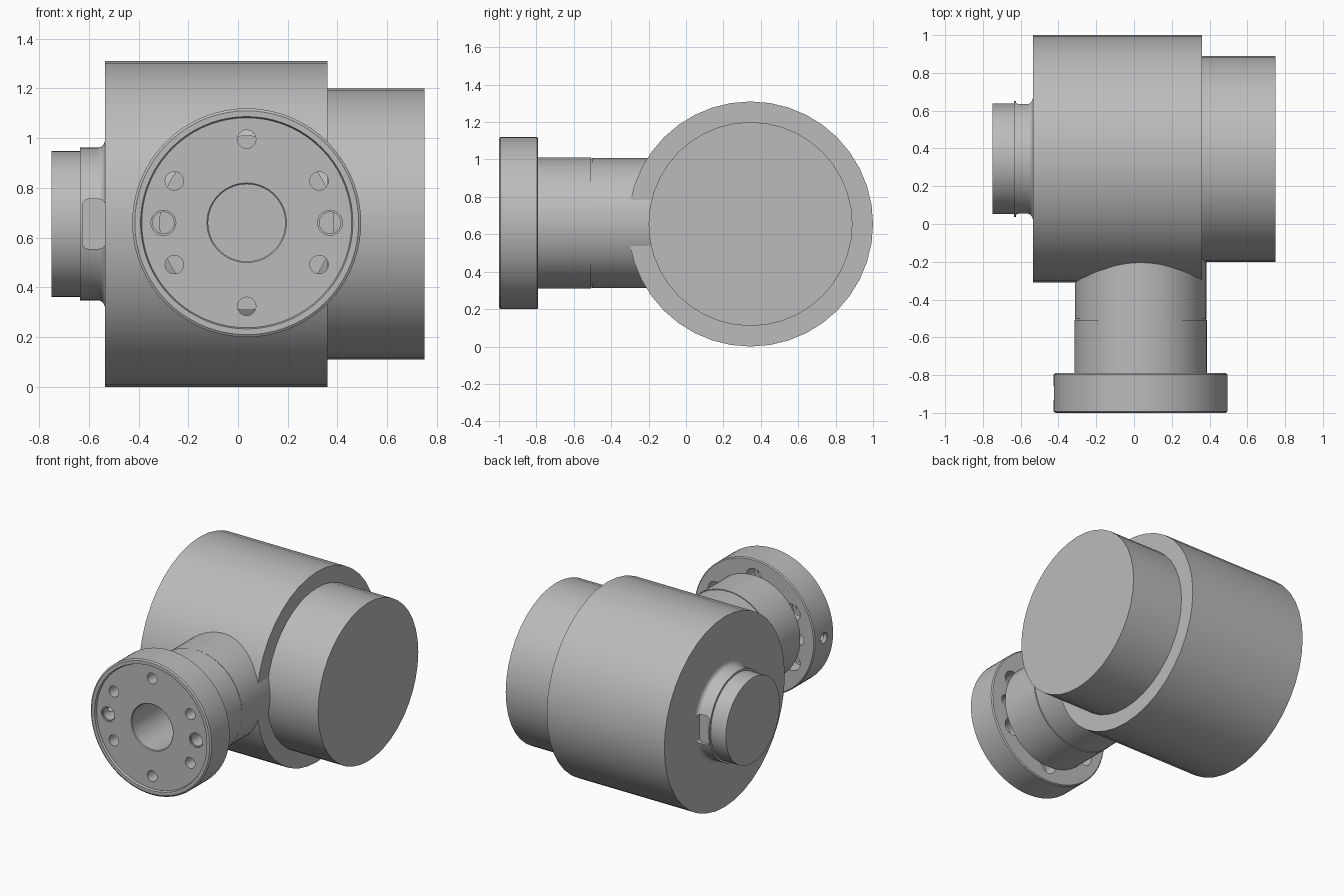
import bpy, bmesh, math
from mathutils import Vector

cube = bpy.data.objects.get("Cube")
if cube:
    bpy.data.objects.remove(cube, do_unlink=True)

GREY = (0.5, 0.5, 0.5, 1)
metal = bpy.data.materials.new("plain grey")
metal.use_nodes = True
metal.diffuse_color = GREY
metal.node_tree.nodes["Principled BSDF"].inputs["Base Color"].default_value = GREY

BODY = Vector((0, 0.345, 0.655))    # centre of the body axis, along x
NECK = Vector((0.035, 0, 0.66))     # centre of the neck axis, along y


def turned(name, axis, centre, profile, sides=64):
    """Solid of revolution: profile is (distance along axis, radius)."""
    bm = bmesh.new()
    rings = []
    for along, radius in profile:
        ring = []
        for i in range(sides):
            t = math.tau * i / sides
            c, s = radius * math.cos(t), radius * math.sin(t)
            p = Vector((along, c, s)) if axis == "x" else Vector((c, along, s))
            ring.append(bm.verts.new(p + centre))
        rings.append(ring)
    for a, b in zip(rings, rings[1:]):
        for i in range(sides):
            j = (i + 1) % sides
            bm.faces.new((a[i], a[j], b[j], b[i]))
    bm.faces.new(rings[0])
    bm.faces.new(rings[-1])
    return finish(bm, name)


def finish(bm, name):
    bmesh.ops.recalc_face_normals(bm, faces=bm.faces)
    mesh = bpy.data.meshes.new(name)
    bm.to_mesh(mesh)
    bm.free()
    mesh.materials.append(metal)
    obj = bpy.data.objects.new(name, mesh)
    bpy.context.collection.objects.link(obj)
    return obj


def rounded_block(name, centre, size, corner):
    """Block with its four edges along y rounded."""
    bm = bmesh.new()
    bmesh.ops.create_cube(bm, size=1)
    for v in bm.verts:
        v.co = Vector(a * b for a, b in zip(v.co, size)) + centre
    edges = [e for e in bm.edges if abs(e.verts[0].co.y - e.verts[1].co.y) > 0.01]
    bmesh.ops.bevel(bm, geom=edges, offset=corner, segments=5,
                    profile=0.5, affect="EDGES")
    return finish(bm, name)


def activate(obj):
    bpy.ops.object.select_all(action="DESELECT")
    obj.select_set(True)
    bpy.context.view_layer.objects.active = obj


def cut(obj, cutters):
    for cutter in cutters:
        cutter.hide_render = True
        mod = obj.modifiers.new("cut", "BOOLEAN")
        mod.operation = "DIFFERENCE"
        mod.solver = "EXACT"
        mod.object = cutter
        activate(obj)
        bpy.ops.object.modifier_apply(modifier=mod.name)


# Main drum and end drum
body = turned("main_drum", "x", BODY, [(-0.535, 0.655), (0.36, 0.655)], 40)
end = turned("end_drum", "x", BODY, [(0.35, 0.545), (0.75, 0.545)], 40)

# Stepped boss with a flared foot and a pocket on each side
flare = [(-0.565 + 0.03 * math.sin(t), 0.337 - 0.03 * math.cos(t))
         for t in (math.pi / 2 * k / 5 for k in range(6))]
boss = turned("side_boss", "x", BODY,
              [(-0.75, 0.293), (-0.635, 0.293), (-0.635, 0.307)]
              + flare + [(-0.53, 0.337)])
pockets = [rounded_block("pocket_cutter", BODY + Vector((-0.58, s * 0.37, 0)),
                         (0.092, 0.2, 0.2), 0.025) for s in (-1, 1)]
cut(boss, pockets)

# Neck with a fine seam between its two sections
neck = turned("neck", "y", NECK,
              [(-0.79, 0.351), (-0.508, 0.351), (-0.508, 0.345),
               (-0.502, 0.345), (-0.502, 0.348), (0, 0.348)])

# Flange with a raised rim
flange = turned("flange", "y", NECK,
                [(-0.985, 0.422), (-1, 0.427), (-1, 0.45), (-0.993, 0.46),
                 (-0.797, 0.46), (-0.79, 0.453)], 72)

# Central bore through flange and neck
bore = turned("bore_cutter", "y", NECK,
              [(-1.1, 0.16), (-0.985, 0.16), (-0.98, 0.155), (-0.45, 0.155)])
cut(neck, [bore])

# Bolt holes, counterbored from behind, and two larger dowel holes
holes = []
for k in range(6):
    t = math.radians(30 + 60 * k)
    spot = NECK + 0.336 * Vector((math.cos(t), 0, math.sin(t)))
    holes.append(turned("bolt_hole_cutter", "y", spot,
                        [(-1.1, 0.037), (-0.88, 0.037),
                         (-0.88, 0.06), (-0.7, 0.06)], 24))
for s in (-1, 1):
    holes.append(turned("dowel_hole_cutter", "y", NECK + Vector((s * 0.335, 0, 0)),
                        [(-1.1, 0.05), (-0.975, 0.05),
                         (-0.975, 0.043), (-0.7, 0.043)], 24))

# Countersunk set-screw hole in the rim
screw = turned("screw_hole_cutter", "x", Vector((0, -0.895, NECK.z)),
               [(-0.5, 0.037), (-0.42, 0.037), (-0.405, 0.024), (-0.3, 0.024)], 24)
cut(flange, [bore, screw] + holes)

for cutter in pockets + holes + [bore, screw]:
    bpy.data.objects.remove(cutter, do_unlink=True)

for obj in (body, end, boss, neck, flange):
    activate(obj)
    bpy.ops.object.shade_smooth_by_angle(angle=math.radians(25))
